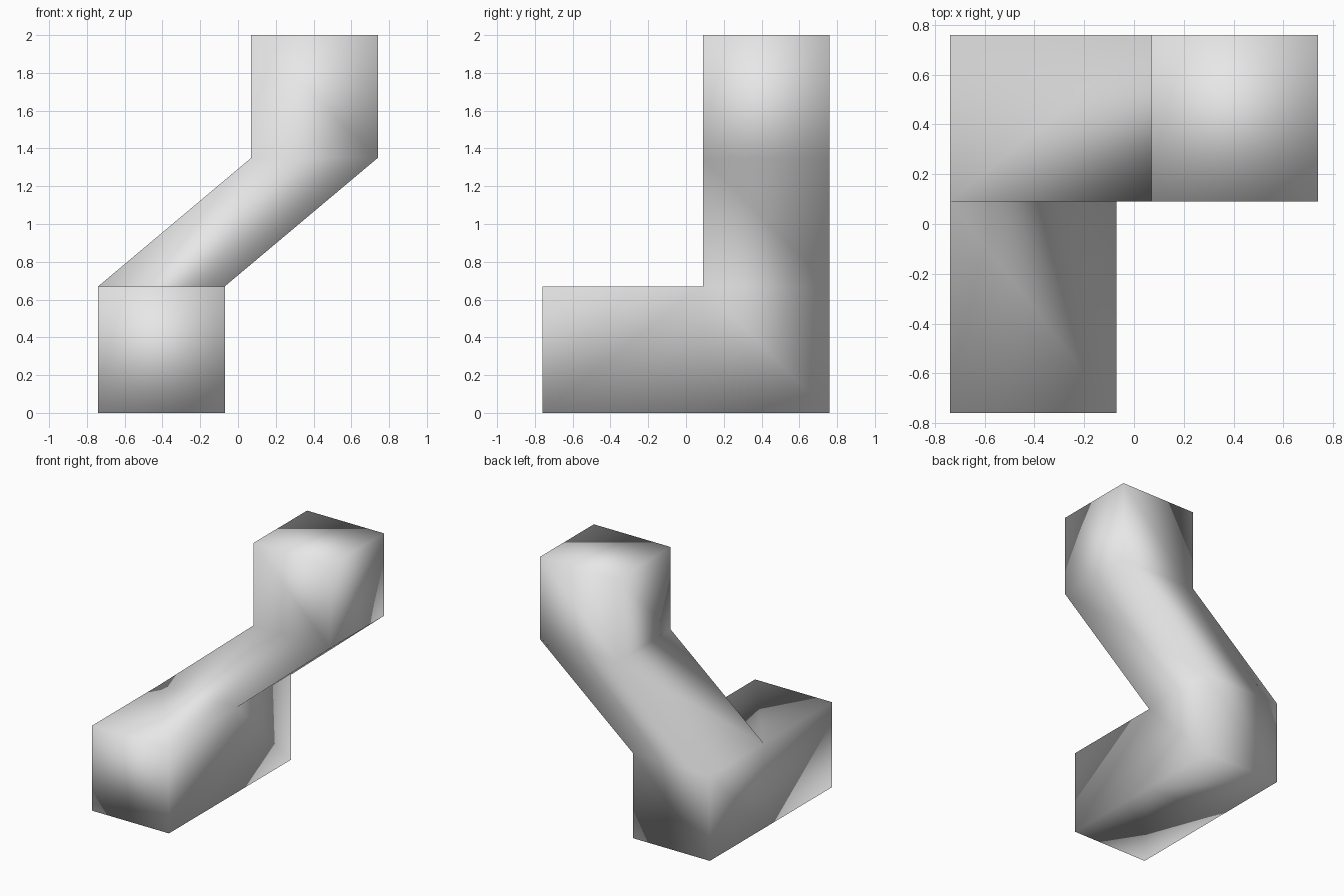
import bpy
import bmesh
from mathutils import Matrix, Vector

if "Cube" in bpy.data.objects:
    bpy.data.objects.remove(bpy.data.objects["Cube"])

SIDE = 0.67

grey = bpy.data.materials.new("light grey")
grey.diffuse_color = (0.8, 0.8, 0.8, 1.0)
grey.use_nodes = True
grey.node_tree.nodes["Principled BSDF"].inputs["Base Color"].default_value = grey.diffuse_color


def extrude_towards(bm, direction, offset):
    """Extrude the outermost face in a direction and move it by an offset."""
    direction = Vector(direction)
    face = max(bm.faces, key=lambda f: (f.calc_center_median().dot(direction)
                                        + f.normal.dot(direction)))
    new = bmesh.ops.extrude_discrete_faces(bm, faces=[face])["faces"][0]
    bmesh.ops.translate(bm, verts=new.verts, vec=offset)
    bm.normal_update()


# Corner block at the back left
bm = bmesh.new()
bmesh.ops.create_cube(bm, size=SIDE,
                      matrix=Matrix.Translation((-0.405, 0.425, SIDE / 2)))
bm.normal_update()

# Front arm, slanted middle, upright end
extrude_towards(bm, (0, -1, 0), (0, -0.85, 0))
extrude_towards(bm, (0, 0, 1), (0.81, 0, 0.68))
extrude_towards(bm, (0, 0, 1), (0, 0, 0.65))

# The top of the corner block and the top of the front arm share one height,
# so the sweep is only valid if the slant rose from the rear square.
top = max(v.co.z for v in bm.verts)
assert abs(top - 2.0) < 0.01
assert abs(min(v.co.y for v in bm.verts if v.co.z > 1) - 0.09) < 0.01

bmesh.ops.recalc_face_normals(bm, faces=bm.faces)
for face in bm.faces:
    face.smooth = True

mesh = bpy.data.meshes.new("bent_beam")
bm.to_mesh(mesh)
bm.free()
mesh.materials.append(grey)
beam = bpy.data.objects.new("bent_beam", mesh)
bpy.context.collection.objects.link(beam)
